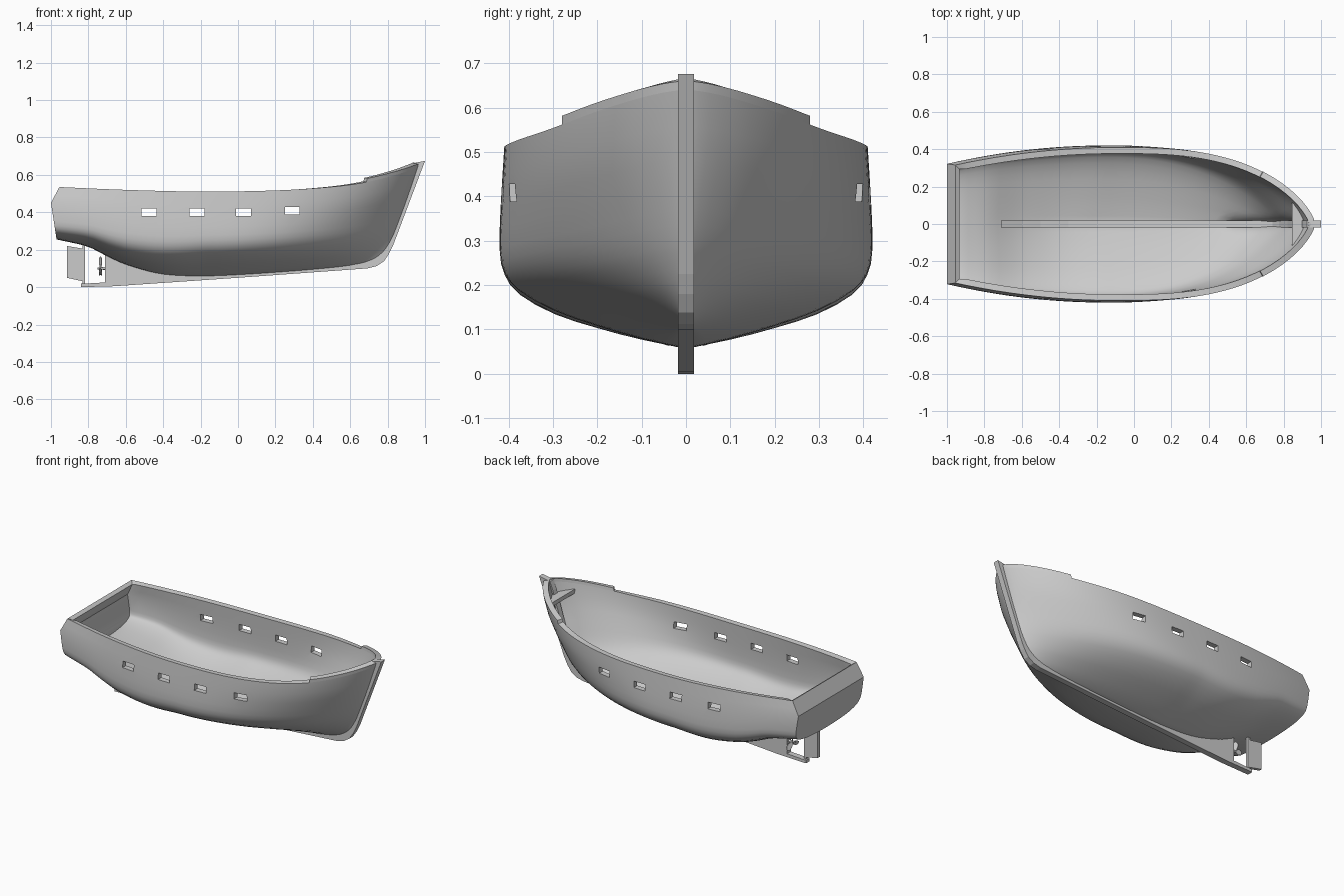
import bpy, bmesh
from math import sin, cos, pi
from mathutils import Vector

if "Cube" in bpy.data.objects:
    bpy.data.objects.remove(bpy.data.objects["Cube"])


def curve(pts, v):
    """Smooth (Hermite) interpolation through (x, y) points."""
    n = len(pts)
    v = min(max(v, pts[0][0]), pts[-1][0])
    i = 0
    while i < n - 2 and v > pts[i + 1][0]:
        i += 1

    def slope(k):
        a, b = pts[max(k - 1, 0)], pts[min(k + 1, n - 1)]
        return (b[1] - a[1]) / (b[0] - a[0])
    (x0, y0), (x1, y1) = pts[i], pts[i + 1]
    h = x1 - x0
    t = (v - x0) / h
    return (y0 * (2*t**3 - 3*t*t + 1) + slope(i) * h * (t**3 - 2*t*t + t)
            + y1 * (3*t*t - 2*t**3) + slope(i + 1) * h * (t**3 - t*t))


def make_object(name, bm):
    bmesh.ops.recalc_face_normals(bm, faces=bm.faces)
    me = bpy.data.meshes.new(name)
    bm.to_mesh(me)
    bm.free()
    ob = bpy.data.objects.new(name, me)
    bpy.context.collection.objects.link(ob)
    return ob


def slab(name, pts, axis, lo, hi):
    """Extrude a flat outline: axis 'y' takes (x, z) points, 'z' takes (x, y)."""
    bm = bmesh.new()
    put = (lambda p, d: (p[0], d, p[1])) if axis == 'y' else (lambda p, d: (p[0], p[1], d))
    a = [bm.verts.new(put(p, lo)) for p in pts]
    b = [bm.verts.new(put(p, hi)) for p in pts]
    bm.faces.new(a)
    bm.faces.new(b[::-1])
    for i in range(len(pts)):
        j = (i + 1) % len(pts)
        bm.faces.new((a[i], a[j], b[j], b[i]))
    return make_object(name, bm)


def finish(ob, angle=.55):
    """Apply modifiers and shade smooth."""
    bpy.ops.object.select_all(action='DESELECT')
    ob.select_set(True)
    bpy.context.view_layer.objects.active = ob
    bpy.ops.object.convert(target='MESH')
    bpy.ops.object.shade_smooth_by_angle(angle=angle)


def thicken(ob):
    """Give a shell its wall thickness inwards, thinner where the bow closes up."""
    if sum(p.normal.y * p.center.y for p in ob.data.polygons) < 0:
        ob.data.flip_normals()
    vg = ob.vertex_groups.new(name="wall")
    for v in ob.data.vertices:
        w = min(1, .1 + abs(v.co.y) / .06) if v.co.x > .5 and v.co.z < .5 else 1
        vg.add([v.index], w, 'REPLACE')
    sol = ob.modifiers.new("thickness", 'SOLIDIFY')
    sol.thickness = .033
    sol.offset = -1
    sol.vertex_group = "wall"


# Hull lines
KEEL = [(-.97, .255), (-.8, .215), (-.7, .165), (-.6, .12), (-.42, .07), (-.23, .056),
        (0, .063), (.4, .09), (.7, .115)]
SHEER = [(-.955, .535), (-.6, .52), (-.2, .511), (.2, .517), (.5, .536), (.68, .56), (.85, .602), (.965, .64)]
STEM = [(.115, .70), (.13, .755), (.17, .797), (.25, .835), (.4, .885), (.64, .965)]
SECTION = [(0, 0), (.24, .05), (.48, .115), (.71, .19), (.9, .29), (.976, .38), (1, .49), (.995, .7), (.975, 1)]
SEC_Y = [(k, p[0]) for k, p in enumerate(SECTION)]
SEC_F = [(k, p[1]) for k, p in enumerate(SECTION)]
STEP = .855
MID = .45


def hull_point(s, k):
    f = curve(SEC_F, k)
    if s < MID and f < .7:             # flatter, fuller bilge towards the stern
        f = .7 * (max(f, 0) / .7) ** (1 + .95 * ((MID - s) / MID) ** 1.2)
    xt = -.97 - .03 * f / .7 if f <= .7 else -1 + .045 * (f - .7) / .3
    x_at = lambda a, b: a + (b - a) * s
    x = x_at(xt, curve(STEM, .115 + .525 * f))
    zk, zs = curve(KEEL, x_at(-.97, .7)), curve(SHEER, x_at(-.955, .965))
    z = zk + (zs - zk) * f
    if s > MID:
        w = (s - MID) / (1 - MID)
        g = min(1, f / .8)
        fill = max(0, 1 - w ** (2 + .8 * g)) ** (1.1 - .41 * g)
    else:
        fill = 1 - .23 * ((MID - s) / MID) ** 2
    return Vector((x, .42 * curve(SEC_Y, k) * fill, z))


# Hull shell with transom
stations = [i / 44 for i in range(42)] + [.95, .965, .98, .99, .996, 1]
levels = [i / 2 for i in range(17)]
bm = bmesh.new()
sides = []
for m in (1, -1):
    grid = [[bm.verts.new((p.x, m * p.y, p.z)) for p in (hull_point(s, k) for k in levels)] for s in stations]
    for a, b in zip(grid, grid[1:]):
        for j in range(len(levels) - 1):
            bm.faces.new((a[j], b[j], b[j + 1], a[j + 1]))
    sides.append(grid[0])
L, R = sides
for j in range(len(levels) - 1):
    bm.faces.new((L[j], L[j + 1], R[j + 1], R[j]))
bmesh.ops.remove_doubles(bm, verts=bm.verts, dist=1e-5)
hull = make_object("hull", bm)
thicken(hull)

# Side ports cut through both walls
cutters = []
for x, z in ((-.475, .4), (-.22, .4), (.03, .4), (.29, .408)):
    c = slab("port_cutter", [(x - .04, z - .02), (x + .04, z - .02), (x + .04, z + .02), (x - .04, z + .02)], 'y', -.6, .6)
    c.hide_render = True
    cutters.append(c)
    mod = hull.modifiers.new("port", 'BOOLEAN')
    mod.operation = 'DIFFERENCE'
    mod.solver = 'EXACT'
    mod.object = c
finish(hull)
for c in cutters:
    bpy.data.objects.remove(c)

# Raised bulwark strip around the bow
half = [hull_point(s, 8) for s in [STEP] + [s for s in stations if s > STEP]]
path = half + [Vector((p.x, -p.y, p.z)) for p in half[-2::-1]]
bm = bmesh.new()
lo = [bm.verts.new(p) for p in path]
hi = [bm.verts.new(p + Vector((.004, 0, .02))) for p in path]
for i in range(len(path) - 1):
    bm.faces.new((lo[i], lo[i + 1], hi[i + 1], hi[i]))
rail = make_object("bow_bulwark", bm)
thicken(rail)
finish(rail)

# Keel, deadwood, shoe and stem in one profile
outline = [(-.84, 0), (-.66, .005), (0, .05), (.69, .1), (.74, .112), (.78, .138), (.808, .18), (.83, .225),
           (1, .675), (.925, .66), (.905, .61), (.82, .33), (.775, .23), (.74, .185), (.69, .165)]
outline += [(x, curve(KEEL, x) + .052) for x in (.5, .25, 0, -.2, -.35, -.5, -.6, -.71)]
outline += [(-.71, .025), (-.84, .018)]
slab("keel_and_stem", outline, 'y', -.018, .018)

# Breasthook: triangular plate inside the bow
slab("breasthook", [(.845, .13), (.845, -.13), (.9, -.075), (.935, 0), (.9, .075)], 'z', .56, .585)

# Rudder and its stock
slab("rudder", [(-.915, .05), (-.825, .03), (-.825, .205), (-.915, .22)], 'y', -.01, .01)
slab("rudder_stock", [(-.832, .015), (-.818, .015), (-.818, .23), (-.832, .23)], 'y', -.007, .007)

# Propeller: hub and three pitched blades
bm = bmesh.new()
bmesh.ops.create_cone(bm, cap_ends=True, segments=12, radius1=.008, radius2=.005, depth=.045)
for v in bm.verts:
    v.co = Vector((-.73 - v.co.z, v.co.y, .1 + v.co.x))
for i in range(3):
    a = pi / 2 + i * 2 * pi / 3
    radial, side = Vector((0, cos(a), sin(a))), Vector((0, -sin(a), cos(a)))
    rings = []
    for off in (-.002, .002):
        ring = []
        for r, w in ((.004, .005), (.03, .014), (.052, .013), (.064, 0), (.052, -.013), (.03, -.014), (.004, -.005)):
            ring.append(bm.verts.new(Vector((-.735 + off + w * .5, 0, .1)) + radial * r + side * w))
        rings.append(ring)
    p, q = rings
    bm.faces.new(p)
    bm.faces.new(q[::-1])
    for j in range(7):
        bm.faces.new((p[j], p[(j + 1) % 7], q[(j + 1) % 7], q[j]))
finish(make_object("propeller", bm))
